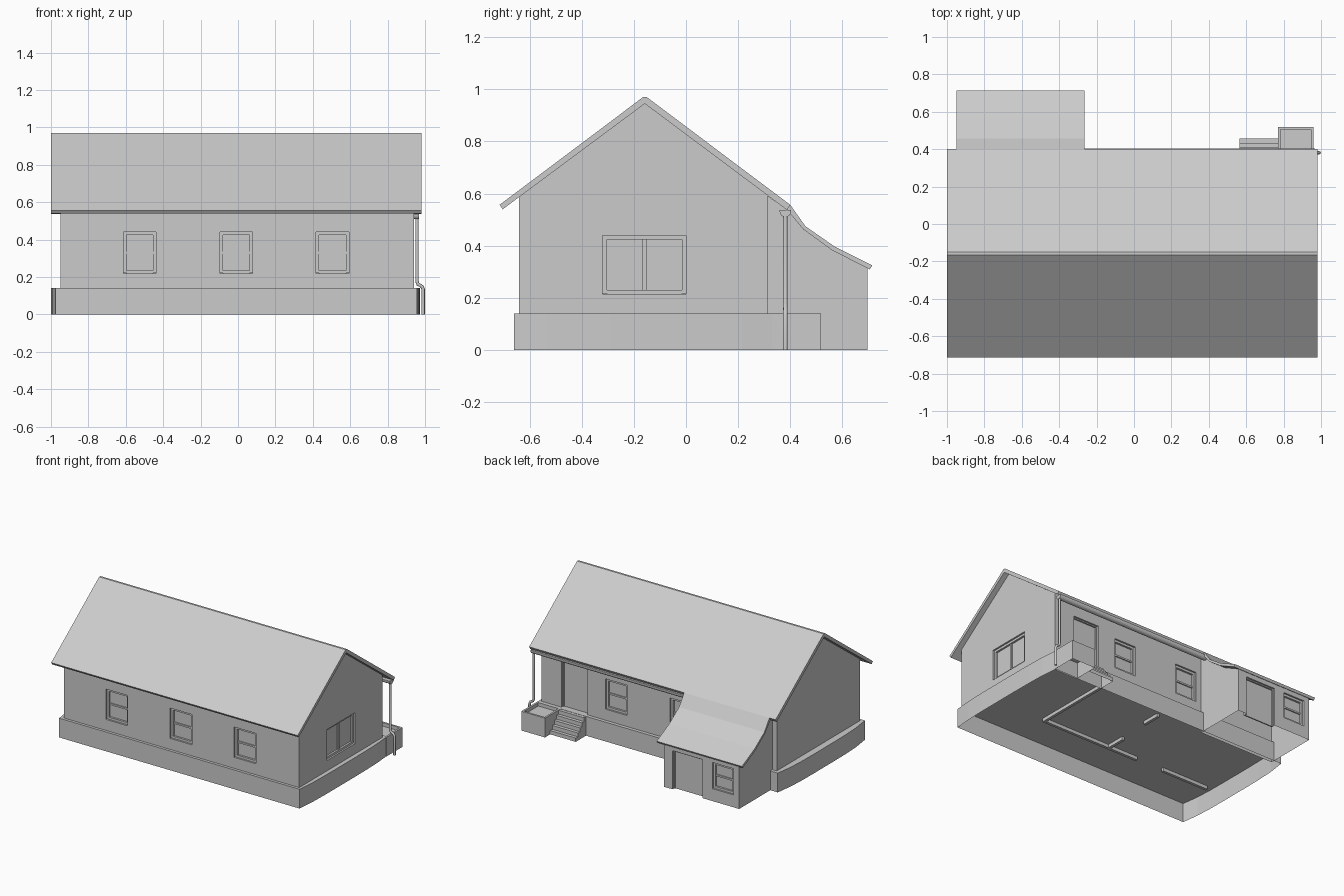
import bpy, bmesh, math
from mathutils import Matrix

if "Cube" in bpy.data.objects:
    bpy.data.objects.remove(bpy.data.objects["Cube"])


def finish(name, bm):
    bmesh.ops.recalc_face_normals(bm, faces=bm.faces[:])
    me = bpy.data.meshes.new(name)
    bm.to_mesh(me)
    bm.free()
    ob = bpy.data.objects.new(name, me)
    bpy.context.collection.objects.link(ob)
    return ob


def extrude_x(name, profile, x0, x1):
    """Extrude a (y, z) profile along x as a closed solid."""
    bm = bmesh.new()
    a = [bm.verts.new((x0, y, z)) for y, z in profile]
    b = [bm.verts.new((x1, y, z)) for y, z in profile]
    bm.faces.new(a)
    bm.faces.new(b[::-1])
    for i in range(len(a)):
        j = (i + 1) % len(a)
        bm.faces.new((a[i], b[i], b[j], a[j]))
    return finish(name, bm)


def add_box(bm, x0, x1, y0, y1, z0, z1):
    m = Matrix.Translation(((x0 + x1) / 2, (y0 + y1) / 2, (z0 + z1) / 2)) @ \
        Matrix.Diagonal((x1 - x0, y1 - y0, z1 - z0, 1))
    bmesh.ops.create_cube(bm, size=1, matrix=m)


def open_bottom(ob):
    """Remove the faces lying on the ground."""
    bm = bmesh.new()
    bm.from_mesh(ob.data)
    ground = [f for f in bm.faces if all(abs(v.co.z) < 1e-4 for v in f.verts)]
    bmesh.ops.delete(bm, geom=ground, context='FACES')
    bm.to_mesh(ob.data)
    bm.free()


def recess(wall, m, h, z0, z1, depth):
    """Cut a rectangle into the wall plane and push it inwards."""
    bm = bmesh.new()
    bm.from_mesh(wall.data)
    bm.transform(m.inverted())

    def plane_faces():
        return [f for f in bm.faces if all(abs(v.co.y) < 1e-4 for v in f.verts)]
    for co, no in (((-h, 0, 0), (1, 0, 0)), ((h, 0, 0), (1, 0, 0)),
                   ((0, 0, z0), (0, 0, 1)), ((0, 0, z1), (0, 0, 1))):
        fs = plane_faces()
        geom = fs + list({e for f in fs for e in f.edges}) + list({v for f in fs for v in f.verts})
        bmesh.ops.bisect_plane(bm, geom=geom, dist=1e-5, plane_co=co, plane_no=no)
    inner = [f for f in plane_faces() if abs(f.calc_center_median().x) < h
             and z0 < f.calc_center_median().z < z1]
    r = bmesh.ops.extrude_face_region(bm, geom=inner)
    vs = [v for v in r["geom"] if isinstance(v, bmesh.types.BMVert)]
    bmesh.ops.translate(bm, verts=vs, vec=(0, depth, 0))
    bmesh.ops.delete(bm, geom=[f for f in inner if f.is_valid], context='FACES_ONLY')
    bm.transform(m)
    bm.to_mesh(wall.data)
    bm.free()


def opening(name, wall, loc, turn, w, z0, z1, kind):
    """Recessed window or door; local -y faces outwards."""
    m = Matrix.Translation(loc) @ Matrix.Rotation(turn, 4, 'Z')
    h = w / 2
    recess(wall, m, h, z0, z1, 0.03)
    bm = bmesh.new()
    t, y0, y1 = 0.016, 0.012, 0.0295
    if kind == "door":
        t = 0.008
        add_box(bm, -h + t, h - t, 0.022, y1, z0 + 0.001, z1 - t)
    else:
        add_box(bm, -h + t, h - t, 0.026, y1, z0 + t, z1 - t)
        add_box(bm, -h + t, h - t, y0, y1, z0, z0 + t)
        zc = (z0 + z1) / 2
        if kind == "sash":
            add_box(bm, -h + t, h - t, 0.018, y1, zc - 0.006, zc + 0.006)
        else:
            add_box(bm, -0.008, 0.008, 0.018, y1, z0 + t, z1 - t)
    for a, b in ((-h, -h + t), (h - t, h)):
        add_box(bm, a, b, y0, y1, z0 + 0.001, z1)
    add_box(bm, -h + t, h - t, y0, y1, z1 - t, z1)
    bm.transform(m)
    finish(name, bm)


# Foundation: bowed ends, open underneath
bm = bmesh.new()
plan = []
yc, hy, N = -0.16, 0.50, 8
for sx, corner, bow in ((1, 0.957, 0.015), (-1, 0.975, 0.025)):
    for i in range(N + 1):
        u = (-1 + 2 * i / N) * sx
        plan.append((sx * (corner + bow * (1 - u ** 4)), yc + hy * u))
low = [bm.verts.new((x, y, 0)) for x, y in plan]
top = [bm.verts.new((x, y, 0.14)) for x, y in plan]
bm.faces.new(top)
for i in range(len(plan)):
    j = (i + 1) % len(plan)
    bm.faces.new((low[i], low[j], top[j], top[i]))
finish("foundation", bm)

# Partition wall feet under the floor
bm = bmesh.new()
for b in ((-0.35, 0.45, -0.40, -0.38), (-0.95, -0.57, -0.40, -0.38), (0.43, 0.45, -0.38, 0.22),
          (-0.12, -0.10, -0.38, -0.24), (-0.10, -0.08, 0.0, 0.14)):
    add_box(bm, *b, 0.115, 0.139)
finish("partition_feet", bm)

# Main walls and annex walls
house = extrude_x("house_walls", [(-0.64, 0.14), (0.315, 0.14), (0.315, 0.594),
                                  (-0.158, 0.945), (-0.64, 0.59)], -0.95, 0.94)
annex = extrude_x("annex_walls", [(0.315, 0), (0.697, 0), (0.697, 0.316), (0.56, 0.383),
                                  (0.45, 0.463), (0.39, 0.537), (0.315, 0.59)], -0.915, -0.31)

# Roofs
extrude_x("main_roof", [(-0.715, 0.557), (-0.165, 0.97), (-0.150, 0.97), (0.40, 0.557),
                        (0.388, 0.537), (-0.158, 0.945), (-0.703, 0.54)], -1.0, 0.98)
extrude_x("annex_roof", [(0.40, 0.557), (0.458, 0.475), (0.57, 0.397), (0.715, 0.325),
                         (0.705, 0.309), (0.56, 0.383), (0.45, 0.463), (0.388, 0.537)],
          -0.95, -0.265)

# Windows and doors (doors first, so their panels stay in one piece)
back = math.pi
opening("back_door", house, (0.675, 0.315, 0), back, 0.21, 0.14, 0.48, "door")
opening("annex_door", annex, (-0.5, 0.697, 0), back, 0.24, 0.0, 0.28, "door")
opening("annex_window", annex, (-0.785, 0.697, 0), back, 0.17, 0.09, 0.28, "sash")
for i, x in enumerate((-0.525, -0.01, 0.505)):
    opening(f"front_window_{i}", house, (x, -0.64, 0), 0, 0.175, 0.22, 0.44, "sash")
for i, x in enumerate((0.34, -0.18)):
    opening(f"back_window_{i}", house, (x, 0.315, 0), back, 0.175, 0.22, 0.44, "sash")
opening("side_window", house, (0.94, -0.16, 0), math.pi / 2, 0.32, 0.215, 0.44, "slider")
open_bottom(annex)

# Planter box beside the steps
w = 0.014
bm = bmesh.new()
x0, x1, y0, y1 = 0.77, 0.96, 0.33, 0.518
add_box(bm, x0, x1, y0, y1, 0, 0.115)
add_box(bm, x0, x0 + w, y0, y1, 0.115, 0.14)
add_box(bm, x1 - w, x1, y0, y1, 0.115, 0.14)
add_box(bm, x0 + w, x1 - w, y0, y0 + w, 0.115, 0.14)
add_box(bm, x0 + w, x1 - w, y1 - w, y1, 0.115, 0.14)
open_bottom(finish("planter", bm))

# Back steps
steps = [(0.335, 0)]
n = 5
for i in range(n):
    y = 0.458 - 0.024 * i
    steps += [(y, 0.138 * i / n), (y, 0.138 * (i + 1) / n)]
steps = steps[:1] + steps[1:] + [(0.335, 0.138)]
open_bottom(extrude_x("back_steps", steps, 0.565, 0.77))

# Half-round gutter along the back eave
arc = [(0.381 + 0.022 * math.cos(a), 0.532 + 0.022 * math.sin(a))
       for a in (math.pi + math.pi * i / 8 for i in range(9))]
extrude_x("gutter", [(0.359, 0.538)] + arc + [(0.403, 0.538)], -0.29, 0.967)

# Downpipe with a kick-out over the foundation
cu = bpy.data.curves.new("downpipe", 'CURVE')
cu.dimensions = '3D'
cu.bevel_depth = 0.009
cu.bevel_resolution = 2
cu.use_fill_caps = True
sp = cu.splines.new('POLY')
path = [(0.957, 0.515), (0.957, 0.175), (0.962, 0.162), (0.983, 0.15), (0.99, 0.135), (0.99, 0)]
sp.points.add(len(path) - 1)
for p, (x, z) in zip(sp.points, path):
    p.co = (x, 0.381, z, 1)
bpy.context.collection.objects.link(bpy.data.objects.new("downpipe", cu))
